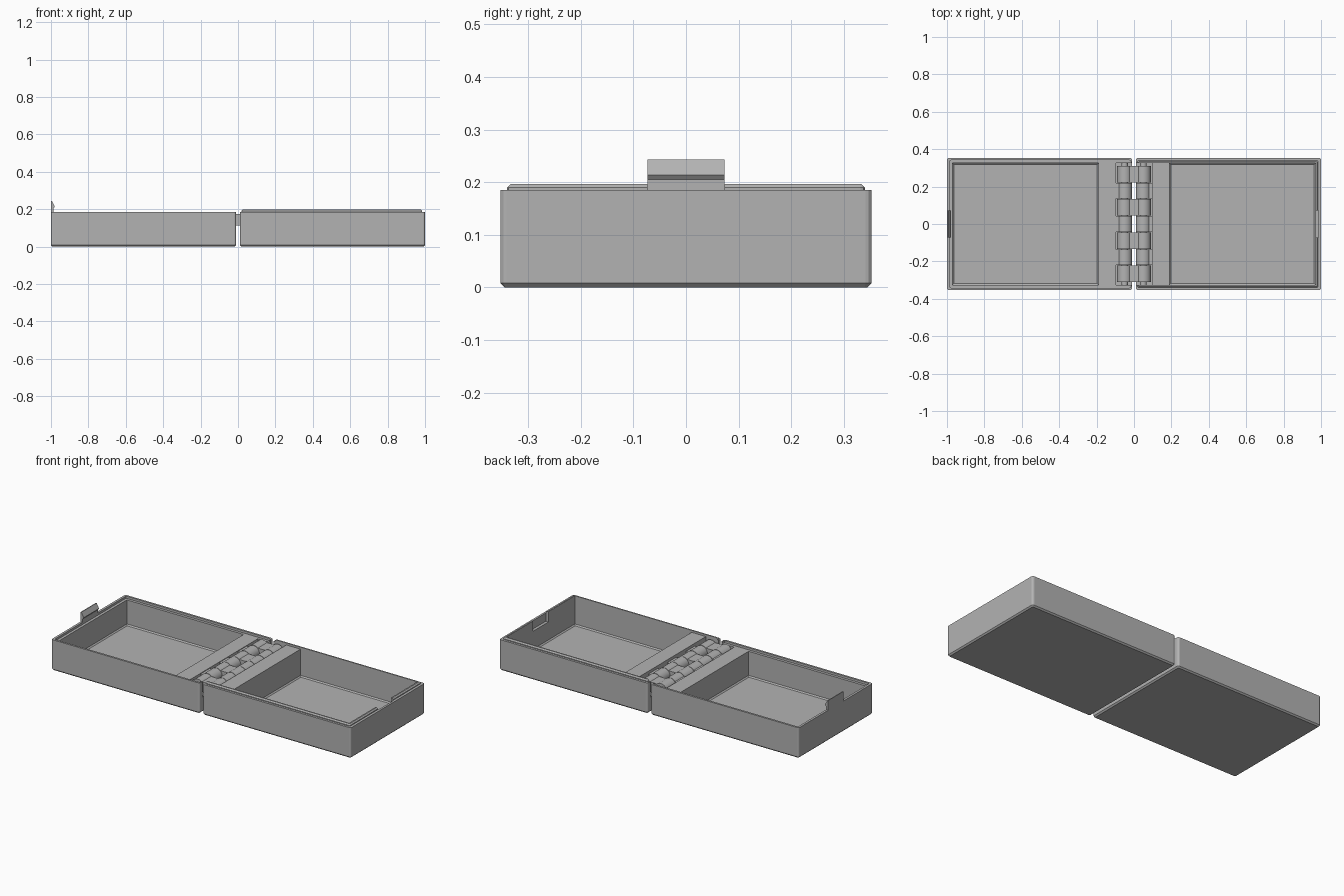
import bpy, bmesh, math
from mathutils import Matrix, Vector

if "Cube" in bpy.data.objects:
    bpy.data.objects.remove(bpy.data.objects["Cube"], do_unlink=True)

grey = bpy.data.materials.new("plain grey")
grey.use_nodes = True
COLOUR = (0.45, 0.45, 0.45, 1)
grey.diffuse_color = COLOUR
grey.node_tree.nodes["Principled BSDF"].inputs["Base Color"].default_value = COLOUR

WALL_TOP, LIP_TOP = 0.185, 0.197
IN_Y = 0.325            # inner half depth
AXIS_X, AXIS_Z, BARREL = 0.05, 0.143, 0.04


def finish(name, bm):
    bmesh.ops.recalc_face_normals(bm, faces=bm.faces[:])
    mesh = bpy.data.meshes.new(name)
    bm.to_mesh(mesh)
    bm.free()
    mesh.materials.append(grey)
    ob = bpy.data.objects.new(name, mesh)
    bpy.context.collection.objects.link(ob)
    return ob


def box(name, x, y, z, bevels=()):
    """Box from ranges; bevels are (edge rule, width, segments)."""
    bm = bmesh.new()
    lo, hi = Vector((x[0], y[0], z[0])), Vector((x[1], y[1], z[1]))
    mat = Matrix.Translation((lo + hi) / 2) @ Matrix.Diagonal((*(hi - lo), 1))
    bmesh.ops.create_cube(bm, size=1, matrix=mat)
    for rule, width, segments in bevels:
        edges = [e for e in bm.edges if rule(e.verts[0].co, e.verts[1].co)]
        bmesh.ops.bevel(bm, geom=edges, offset=width, segments=segments,
                        profile=0.5, affect='EDGES')
    return finish(name, bm)


def cylinder(name, x, y, radius):
    """Barrel lying along y on the hinge height."""
    bm = bmesh.new()
    mat = (Matrix.Translation((x, (y[0] + y[1]) / 2, AXIS_Z))
           @ Matrix.Rotation(math.pi / 2, 4, 'X'))
    bmesh.ops.create_cone(bm, cap_ends=True, segments=32, radius1=radius,
                          radius2=radius, depth=y[1] - y[0], matrix=mat)
    return finish(name, bm)


def combine(ob, other, operation):
    mod = ob.modifiers.new("cut", 'BOOLEAN')
    mod.operation, mod.object, mod.solver = operation, other, 'EXACT'
    bpy.context.view_layer.update()
    mesh = bpy.data.meshes.new_from_object(
        ob.evaluated_get(bpy.context.evaluated_depsgraph_get()))
    ob.modifiers.clear()
    ob.data = mesh
    bpy.data.objects.remove(other, do_unlink=True)


def cut(ob, x, y, z, bevels=()):
    combine(ob, box("cutter", x, y, z, bevels), 'DIFFERENCE')


def span(side, a, b):
    return tuple(sorted((side * a, side * b)))


def upright(a, b):
    return abs(a.z - b.z) > 0.01


def at_bottom(a, b):
    return max(a.z, b.z) < 0.021


def at_top(a, b):
    return min(a.z, b.z) > LIP_TOP - 0.001


inner = (-IN_Y, IN_Y)
latch_y = (-0.073, 0.073)

# Two hollow trays
for side, name in ((-1, "right_tray"), (1, "left_tray")):
    tray = box(name, span(side, 0.01, 1), (-0.353, 0.353), (0, WALL_TOP),
               [(upright, 0.012, 3), (at_bottom, 0.008, 1)])
    if side > 0:
        # Raised, chamfered lip with a gap and pocket for the latch
        combine(tray, box("lip", (0.018, 0.985), (-0.34, 0.34), (0.15, LIP_TOP),
                          [(upright, 0.008, 2), (at_top, 0.007, 1)]), 'UNION')
        cut(tray, (0, 0.97), inner, (WALL_TOP, 0.3))
        cut(tray, (0.9, 1.1), latch_y, (WALL_TOP, 0.3))
        cut(tray, (0.95, 0.987), latch_y, (0.135, 0.3))
    else:
        # Stepped rim that receives the lip
        cut(tray, (-0.986, -0.017), (-0.341, 0.341), (0.172, 0.3), [(upright, 0.008, 2)])
    # Main compartment, with a small chamfer round the floor, and hinge trough
    cut(tray, span(side, 0.19, 0.97), inner, (0.02, 0.3), [(at_bottom, 0.007, 1)])
    cut(tray, span(side, -0.02, 0.095), inner, (0.09, 0.3))

# Snap latch on the end wall, extruded from its profile
bm = bmesh.new()
profile = [(-1, 0.165), (-0.986, 0.165), (-0.986, 0.205), (-0.979, 0.214),
           (-0.995, 0.243), (-1, 0.243)]
face = bm.faces.new([bm.verts.new((x, latch_y[0], z)) for x, z in profile])
ret = bmesh.ops.extrude_face_region(bm, geom=[face])
bmesh.ops.translate(bm, vec=(0, latch_y[1] - latch_y[0], 0),
                    verts=[v for v in ret["geom"] if isinstance(v, bmesh.types.BMVert)])
finish("latch", bm)

# Hinge: links alternate with knuckles fixed to the trays
parts = []
PITCH, GAP = 0.178, 0.003
for i in range(4):
    mid = (i - 1.5) * PITCH
    y = (mid - 0.047 + GAP, mid + 0.047 - GAP)
    box("hinge_link_bridge", (-AXIS_X, AXIS_X), y, (AXIS_Z - 0.03, AXIS_Z + 0.03))
    for side in (-1, 1):
        parts.append(cylinder("hinge_link_barrel", side * AXIS_X, y, BARREL))
for i in range(3):
    mid = (i - 1) * PITCH
    y = (mid - 0.042, mid + 0.042)
    for side in (-1, 1):
        parts.append(cylinder("hinge_knuckle", side * AXIS_X, y, BARREL))
        box("knuckle_support", span(side, AXIS_X, 0.096), y, (0.089, AXIS_Z + 0.025))
for side in (-1, 1):
    parts.append(cylinder("hinge_pin", side * AXIS_X, inner, 0.018))

# Smooth the round parts only
bpy.ops.object.select_all(action='DESELECT')
for ob in parts:
    ob.select_set(True)
bpy.context.view_layer.objects.active = parts[0]
bpy.ops.object.shade_smooth_by_angle(angle=math.radians(35))
bpy.ops.object.select_all(action='DESELECT')
